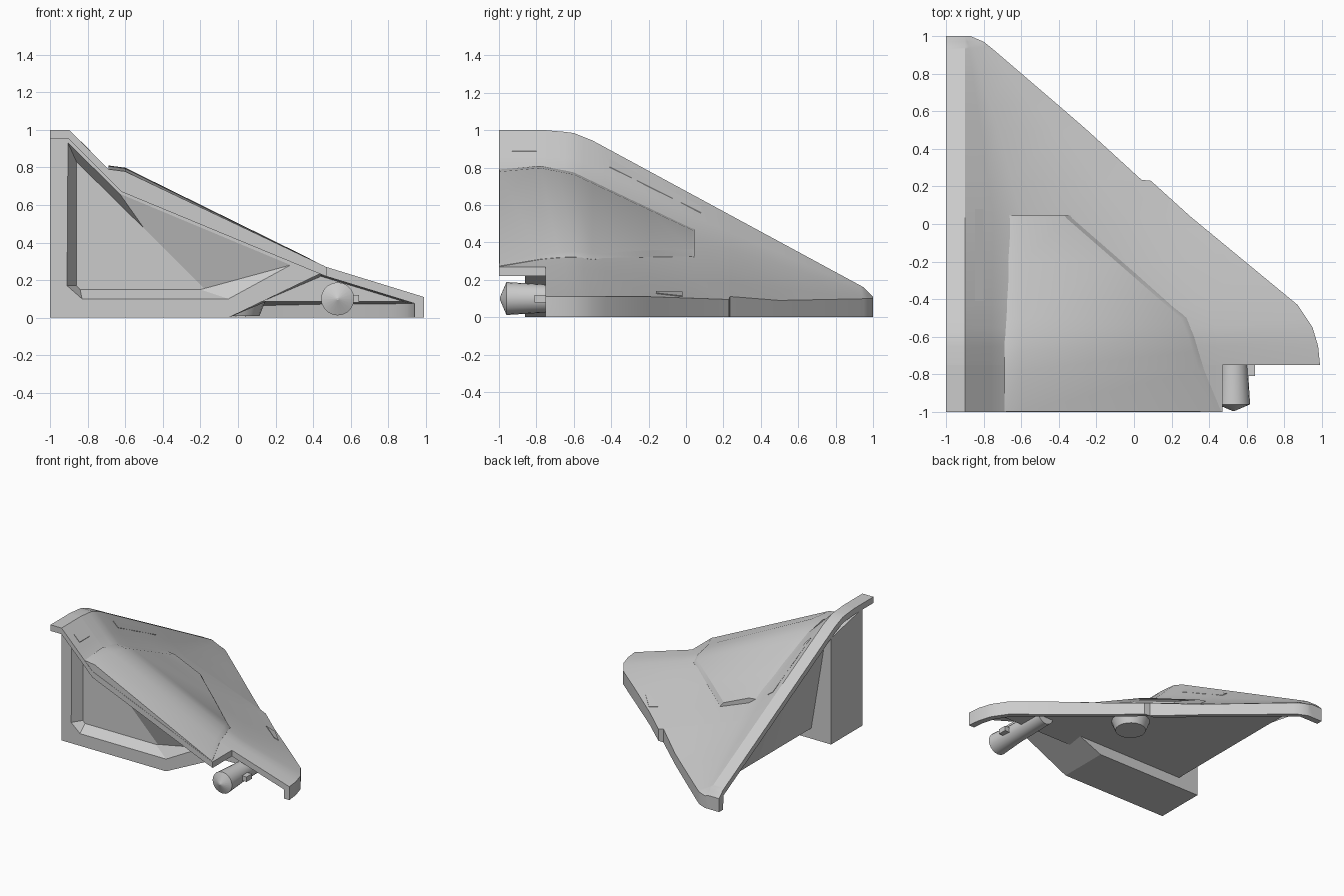
import bpy, bmesh, math

if "Cube" in bpy.data.objects:
    bpy.data.objects.remove(bpy.data.objects["Cube"])


def table(*pts):
    """Piecewise linear function through (y, value) points."""
    def f(y):
        if y <= pts[0][0]:
            return pts[0][1]
        for (a, u), (b, v) in zip(pts, pts[1:]):
            if y <= b:
                return u + (v - u) * (y - a) / (b - a)
        return pts[-1][1]
    return f


# Guide lines along y: ridge height, fold position and height, outer edge
ridge = table((-.75, 1), (-.68, .995), (-.6, .985), (-.5, .945), (.95, .16), (1, .11))
fold_x = table((-.6, -.62), (.05, -.6), (.95, -.86), (1, -.9))
fold_z = table((-.75, .72), (-.6, .71), (.04, .425), (.95, .14), (1, .105))
edge = [(-.75, .99), (-.65, .98), (-.55, .95), (-.43, .87), (.04, .3), (.23, .09),
        (.235, .04), (.5, -.25), (.63, -.4), (.93, -.75), (.97, -.8), (1, -.87)]
edge_x = table(*edge)
slope_x = table(*[p for p in edge if p[0] != .235])   # edge without the notch
edge_z = table((-.2, .11), (.23, .095), (.5, .09), (1, .1))
sag = table((-.4, .038), (0, .02), (.2, 0))


def crease_x(y):
    return fold_x(y) + .67 * (slope_x(y) - fold_x(y))


def height(x, y):
    if x < -.9:
        return ridge(y)
    zc = fold_z(y) + .67 * (edge_z(y) - fold_z(y)) - sag(y)
    return table((-.9, ridge(y)), (fold_x(y), fold_z(y)), (crease_x(y), zc),
                 (slope_x(y), edge_z(y)))(x)


def loft(name, loops, smooth=None):
    bm = bmesh.new()
    rows = [[bm.verts.new(p) for p in loop] for loop in loops]
    n = len(rows[0])
    for a, b in zip(rows, rows[1:]):
        for i in range(n):
            j = (i + 1) % n
            bm.faces.new((a[i], a[j], b[j], b[i]))
    bm.faces.new(rows[0])
    bm.faces.new(rows[-1])
    bmesh.ops.remove_doubles(bm, verts=bm.verts, dist=.00002)
    bmesh.ops.triangulate(bm, faces=[f for f in bm.faces if len(f.verts) > 4])
    bmesh.ops.recalc_face_normals(bm, faces=bm.faces)
    me = bpy.data.meshes.new(name)
    bm.to_mesh(me)
    bm.free()
    ob = bpy.data.objects.new(name, me)
    bpy.context.collection.objects.link(ob)
    if smooth:
        bpy.ops.object.select_all(action='DESELECT')
        ob.select_set(True)
        bpy.context.view_layer.objects.active = ob
        bpy.ops.object.shade_smooth_by_angle(angle=math.radians(smooth))
    return ob


# Sloping outer shell with a lip along the long edge
T = .05


def shell_section(y):
    end = edge_x(y) if y > -.7502 else .47
    fx = fold_x(y)
    cols = [-1, -.9, (fx - .9) / 2, fx, min(crease_x(y), end - .01), end]
    top = [(x, y, height(x, y)) for x in cols]
    inner = end - T
    under = [(min(x, inner), y, max(.03, height(min(x, inner), y) - T))
             for x in cols[:-1] + [inner]]
    if y > .945:
        under = [(x, y, 0) for x, _, _ in under]
    lip = y >= -.75   # the lip starts where the wing starts
    low = [(x, y, 0 if lip else height(x, y) - T) for x in (end, inner)]
    return top + low + under[::-1]


loft("shell", [shell_section(y) for y in
     (-1, -.7503, -.7501, -.75, -.65, -.6, -.55, -.5, -.43, -.2, .04, .23, .235, .5, .63,
      .8, .93, .94, .95, .97, 1)], 25)


# Raised plate on top of the shell
plate_z = table((-1, .79), (-.78, .81), (-.6, .775), (.04, .475))
plate_x = table((-1, .465), (-.77, .37), (-.6, .32), (-.5, .28), (.04, -.34))
rise = table((-1, .003), (-.6, .02), (.04, .028))


def plate_section(y):
    r = plate_x(y)
    b = height(r, y)
    z = plate_z(y)
    return [(-.69, y, height(-.69, y) - .03), (-.69, y, z), (-.6, y, z - .012),
            (r - .03, y, height(r - .03, y) + rise(y)), (r, y, b + .002), (r, y, b - .02),
            (fold_x(y), y, fold_z(y) - .02)]


loft("raised_plate", [plate_section(y) for y in
                      (-.998, -.78, -.68, -.6, -.5, -.2, .03, .045)], 25)


# Enclosed core with a flat underside and slanted side wall
def core_section(y):
    e = edge_x(y) - .03
    fx = min(fold_x(y), e - .03)
    cx = min(crease_x(y), e - .02)
    top = lambda x: max(.09, height(x, y) - T)
    return [(min(-.82, e - .03), y, .085), (-.95, y, top(-.95)), (-.9, y, top(-.9)),
            (fx, y, top(fx)), (cx, y, top(cx)), (e, y, .088), (e - .01, y, .085)]


loft("core", [core_section(y) for y in
              (-.6, -.5, -.43, -.2, .04, .23, .235, .5, .63, .93)])

# Front frame block with tapered recess
outer = [(-.9, .96), (-1, .96), (-1, 0), (-.05, 0), (.46, .245), (-.62, .685)]
rear = [(-.9, .87), (-1, .87), (-1, 0), (-.05, 0), (.42, .2), (-.65, .59)]
inner = [(-.905, .93), (-.91, .17), (-.83, .1), (-.05, .1), (.28, .28), (-.63, .66)]
deep = [(-.86, .83), (-.86, .17), (-.84, .15), (-.2, .15), (-.18, .155), (-.5, .475)]
loft("front_frame", [[(x, y, z) for x, z in pts] for pts, y in
     ((rear, -.45), (outer, -.86), (inner, -.86), (deep, -.78))])


# Barrel with a cone tip, and its side lug
def ring(y, r):
    return [(.53 + r * math.cos(k * math.pi / 10), y,
             .1 + r * math.sin(k * math.pi / 10)) for k in range(20)]


loft("barrel", [ring(-.4, .07), ring(-.75, .075), ring(-.96, .088), ring(-.995, .006)], 20)
loft("barrel_lug", [[(.59, y, .08), (.645, y, .08), (.645, y, .12), (.59, y, .12)]
                    for y in (-.81, -.74)])

# Tapered foot under the core
loft("under_foot", [[(r * math.cos(k * math.pi / 10), -.04 + r * math.sin(k * math.pi / 10), z)
     for k in range(20)] for r, z in ((.15, .1), (.115, .01))], 20)


# Thin inlay patches lying on the shell
def patch(name, pts):
    loft(name, [[(x, y, height(x, y) + d) for x, y in pts] for d in (-.02, .004)])


def rect(x0, x1, y0, y1):
    return [(x0, y0), (x1, y0), (x1, y1), (x0, y1)]


patch("ridge_patch_front", rect(-.835, -.785, -.93, -.8))
patch("ridge_patch_long", rect(-.845, -.8, -.41, .08))
patch("edge_patch", [(.27, -.02), (.35, -.02), (.48, -.16), (.44, -.16)])
